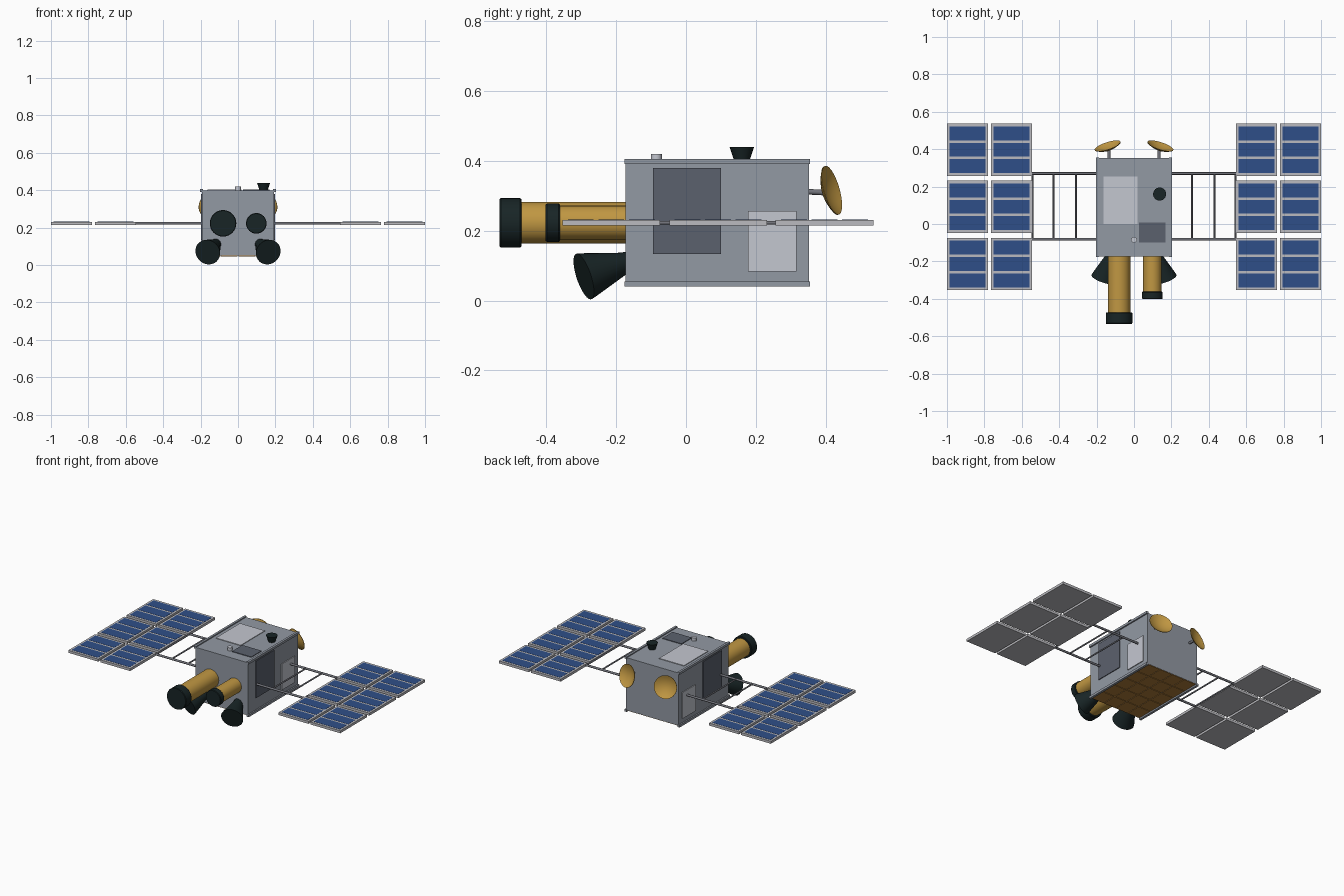
import bpy, bmesh, math
from mathutils import Vector, Matrix

if "Cube" in bpy.data.objects:
    bpy.data.objects.remove(bpy.data.objects["Cube"])


def material(name, rgb):
    m = bpy.data.materials.new(name)
    m.use_nodes = True
    m.diffuse_color = (*rgb, 1)
    m.node_tree.nodes["Principled BSDF"].inputs["Base Color"].default_value = (*rgb, 1)
    return m


BODY = material("hull grey", (0.29, 0.32, 0.37))
LIGHT = material("pale grey", (0.55, 0.57, 0.63))
DARK = material("slate grey", (0.105, 0.12, 0.155))
FRAME = material("panel frame grey", (0.5, 0.5, 0.53))
BLUE = material("solar blue", (0.028, 0.078, 0.25))
GOLD = material("gold foil", (0.53, 0.31, 0.055))
COPPER = material("copper tile", (0.42, 0.2, 0.04))
BLACK = material("green black", (0.009, 0.018, 0.019))
STEEL = material("boom steel", (0.17, 0.175, 0.2))


def make(name, bm, *mats):
    mesh = bpy.data.meshes.new(name)
    bmesh.ops.recalc_face_normals(bm, faces=bm.faces)
    bm.to_mesh(mesh)
    bm.free()
    for m in mats:
        mesh.materials.append(m)
    ob = bpy.data.objects.new(name, mesh)
    bpy.context.collection.objects.link(ob)
    return ob


def add_box(bm, lo, hi):
    lo, hi = Vector(lo), Vector(hi)
    mat = Matrix.Translation((lo + hi) / 2) @ Matrix.Diagonal((*(hi - lo), 1))
    verts = bmesh.ops.create_cube(bm, size=1, matrix=mat)["verts"]
    return {f for v in verts for f in v.link_faces}


def box(name, lo, hi, mat):
    bm = bmesh.new()
    add_box(bm, lo, hi)
    return make(name, bm, mat)


def smooth(ob):
    bpy.ops.object.select_all(action="DESELECT")
    ob.select_set(True)
    bpy.context.view_layer.objects.active = ob
    bpy.ops.object.shade_smooth_by_angle(angle=math.radians(35))


def lathe(name, origin, axis, profile, mat, sides=28):
    """Revolve (radius, distance) points around an axis through origin."""
    bm = bmesh.new()
    turn = Vector(axis).to_track_quat("Z", "Y").to_matrix().to_4x4()
    place = Matrix.Translation(origin) @ turn
    verts = [bm.verts.new(place @ Vector((r, 0, d))) for r, d in profile]
    edges = [bm.edges.new(pair) for pair in zip(verts, verts[1:])]
    bmesh.ops.spin(bm, geom=verts + edges, cent=origin, axis=turn @ Vector((0, 0, 1)),
                   angle=math.tau, steps=sides, use_duplicate=False)
    bmesh.ops.remove_doubles(bm, verts=bm.verts, dist=0.0002)
    ob = make(name, bm, mat)
    smooth(ob)
    return ob


def rod(name, a, b, r, mat, r2=None, sides=12):
    a, b = Vector(a), Vector(b)
    d = (b - a).length
    return lathe(name, a, b - a, [(0, 0), (r, 0), (r2 or r, d), (0, d)], mat, sides)


# Main bus and its corner rails
FRONT, BACK = -0.173, 0.353
box("bus_body", (-0.193, FRONT, 0.05), (0.193, BACK, 0.399), BODY)
for side, tag in ((1, "left"), (-1, "right")):
    for z, level in ((0.04, "lower"), (0.391, "upper")):
        x = sorted((side * 0.187, side * 0.202))
        box(f"{tag}_{level}_rail", (x[0], FRONT - 0.003, z), (x[1], BACK + 0.003, z + 0.015), BODY)

# Copper tiles under the bus
bm = bmesh.new()
nx, ny = 4, 5
w, l = 0.37 / nx, (BACK - FRONT) / ny
for i in range(nx):
    for j in range(ny):
        x, y = -0.185 + i * w, FRONT + j * l
        add_box(bm, (x + 0.002, y + 0.002, 0.047), (x + w - 0.002, y + l - 0.002, 0.051))
make("belly_tiles", bm, COPPER)

# Access plates on the roof and sides
box("roof_light_plate", (-0.163, 0.0, 0.397), (0.02, 0.254, 0.403), LIGHT)
box("roof_dark_plate", (0.027, -0.1, 0.397), (0.168, 0.008, 0.403), DARK)
for side, tag in ((1, "left"), (-1, "right")):
    x = sorted((side * 0.19, side * 0.198))
    box(f"{tag}_dark_plate", (x[0], -0.094, 0.134), (x[1], 0.1, 0.38), DARK)
    box(f"{tag}_light_plate", (x[0], 0.177, 0.083), (x[1], 0.317, 0.257), LIGHT)

# Roof fittings
rod("roof_sensor", (0, -0.085, 0.395), (0, -0.085, 0.42), 0.016, LIGHT)
rod("roof_horn", (0.137, 0.16, 0.395), (0.137, 0.16, 0.44), 0.02, BLACK, 0.035, 24)

# Telescopes
for tag, x, r, cap_r, cap_y, tip in (("large", -0.08, 0.06, 0.071, -0.472, -0.534),
                                     ("small", 0.098, 0.049, 0.055, -0.361, -0.402)):
    rod(f"{tag}_telescope_barrel", (x, FRONT + 0.01, 0.223), (x, cap_y - 0.01, 0.223), r, GOLD, sides=32)
    d = cap_y - tip
    lathe(f"{tag}_telescope_cap", (x, cap_y, 0.223), (0, -1, 0),
          [(0, 0), (cap_r - 0.003, 0), (cap_r, 0.004), (cap_r, d - 0.004),
           (cap_r - 0.003, d), (0, d)], BLACK, 32)

for side, tag in ((1, "left"), (-1, "right")):
    # Thruster nozzles
    axis = Vector((side * 0.3, -0.9, -0.3)).normalized()
    mouth = Vector((side * 0.162, -0.293, 0.069))
    lathe(f"{tag}_thruster", mouth, axis,
          [(0, -0.15), (0.028, -0.15), (0.032, -0.125), (0.066, -0.012), (0.069, 0), (0, 0)], BLACK)

    # Dish antennas and mounts
    axis = Vector((side * 0.3, 0.92, 0.26)).normalized()
    centre = Vector((side * 0.14, 0.414, 0.315))
    bowl = [(0.0725 * t / 6, 0.022 * (t / 6) ** 2 - 0.02) for t in range(7)]
    skin = [(r, d + 0.003) for r, d in reversed(bowl)]
    lathe(f"{tag}_dish", centre, axis, bowl + skin, GOLD, 32)
    rod(f"{tag}_dish_mount", (side * 0.134, BACK - 0.005, 0.312),
        centre - axis * 0.021, 0.008, STEEL)

    # Boom truss
    for y, end in ((-0.082, "front"), (0.27, "rear")):
        rod(f"{tag}_{end}_boom", (side * 0.185, y, 0.223), (side * 0.55, y, 0.223), 0.007, STEEL)
    for i, x in enumerate((0.31, 0.43, 0.543)):
        rod(f"{tag}_rung_{i + 1}", (side * x, -0.082, 0.223), (side * x, 0.27, 0.223), 0.005, STEEL)

    # Solar panels, each a frame with three blue cell strips
    bm = bmesh.new()
    for x in (0.655, 0.89):
        for y in (-0.214, 0.092, 0.397):
            cx = side * x
            add_box(bm, (cx - 0.11, y - 0.14, 0.215), (cx + 0.11, y + 0.14, 0.2315))
            for k in (-1, 0, 1):
                cy = y + k * 0.0875
                for f in add_box(bm, (cx - 0.096, cy - 0.037, 0.23), (cx + 0.096, cy + 0.037, 0.2325)):
                    f.material_index = 1
    make(f"{tag}_solar_array", bm, FRAME, BLUE)
